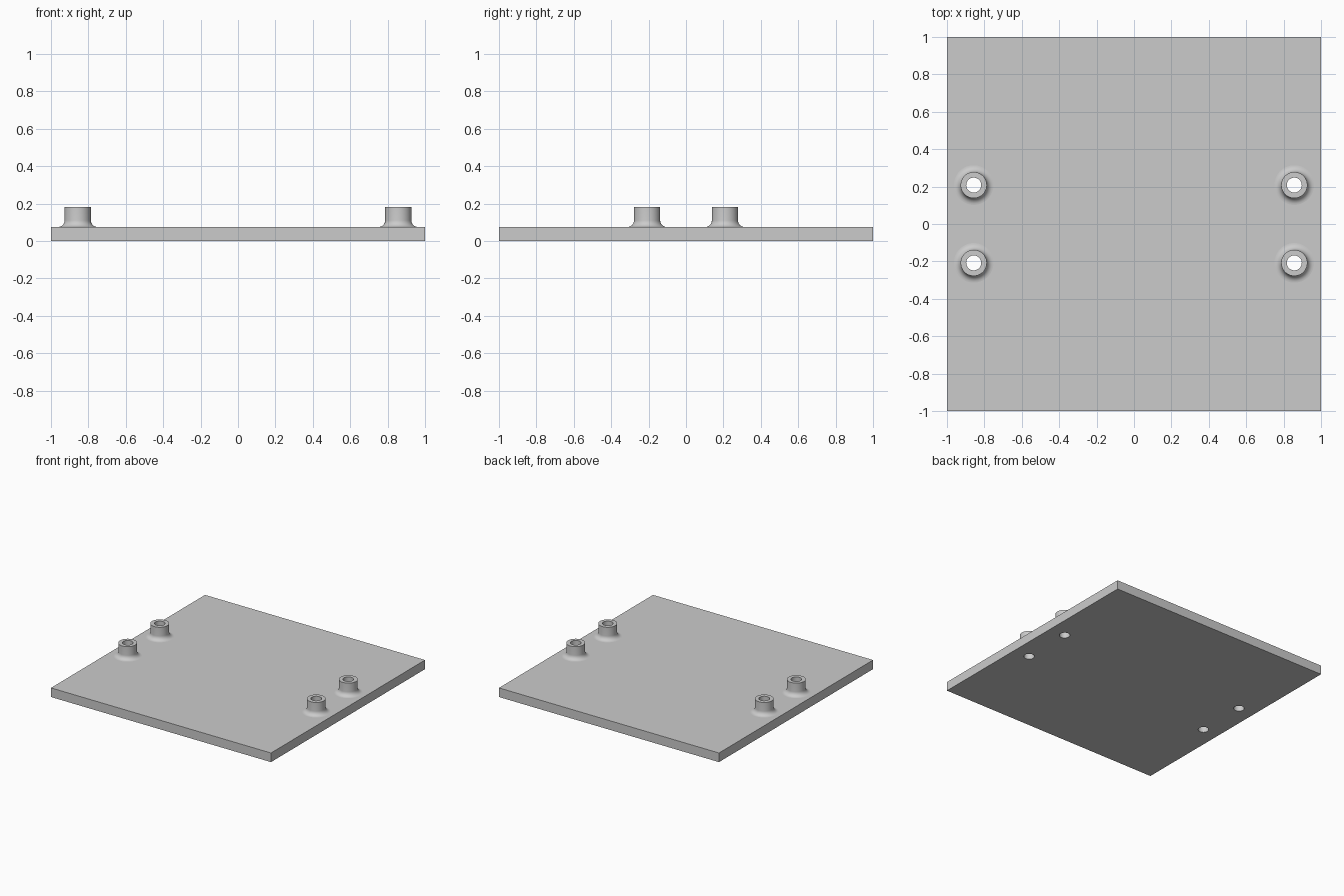
import bpy, bmesh, math

cube = bpy.data.objects.get("Cube")
if cube:
    bpy.data.objects.remove(cube, do_unlink=True)

PLATE_H, TOP = 0.075, 0.182
BORE_R, BOSS_R, FILLET = 0.04, 0.07, 0.036
SEGMENTS = 48

grey = bpy.data.materials.new("plain grey")
grey.use_nodes = True
colour = (0.6, 0.6, 0.6, 1)
grey.diffuse_color = colour
grey.node_tree.nodes["Principled BSDF"].inputs["Base Color"].default_value = colour


def select_only(obj):
    bpy.ops.object.select_all(action='DESELECT')
    obj.select_set(True)
    bpy.context.view_layer.objects.active = obj


def lathe(name, profile, x, y):
    """Spin a closed (radius, height) profile around a vertical axis."""
    bm = bmesh.new()
    rings = []
    for i in range(SEGMENTS):
        a = 2 * math.pi * i / SEGMENTS
        rings.append([bm.verts.new((r * math.cos(a), r * math.sin(a), z)) for r, z in profile])
    for i, ring in enumerate(rings):
        following = rings[(i + 1) % SEGMENTS]
        for j in range(len(profile)):
            k = (j + 1) % len(profile)
            bm.faces.new((ring[j], following[j], following[k], ring[k]))
    bmesh.ops.recalc_face_normals(bm, faces=bm.faces)
    mesh = bpy.data.meshes.new(name)
    bm.to_mesh(mesh)
    bm.free()
    obj = bpy.data.objects.new(name, mesh)
    obj.location = (x, y, 0)
    bpy.context.collection.objects.link(obj)
    mesh.materials.append(grey)
    select_only(obj)
    bpy.ops.object.shade_smooth_by_angle(angle=math.radians(35))
    return obj


# Base plate
bpy.ops.mesh.primitive_cube_add(size=1, location=(0, 0, PLATE_H / 2))
plate = bpy.context.object
plate.name = "base_plate"
plate.scale = (2, 2, PLATE_H)
bpy.ops.object.transform_apply(location=True, rotation=False, scale=True)
plate.data.materials.append(grey)

# Boss section: bore wall, flat rim, outer wall, concave fillet at the foot
profile = [(BORE_R, PLATE_H), (BORE_R, TOP), (BOSS_R, TOP)]
for i in range(9):
    a = math.pi / 2 * i / 8
    profile.append((BOSS_R + FILLET * (1 - math.cos(a)),
                    PLATE_H + FILLET * (1 - math.sin(a))))

# Four mounting bosses, each with a hole through the plate
for side, x in (("right", -0.857), ("left", 0.857)):
    for end, y in (("front", -0.208), ("back", 0.208)):
        bpy.ops.mesh.primitive_cylinder_add(vertices=SEGMENTS, radius=BORE_R,
                                            depth=1, location=(x, y, 0))
        cutter = bpy.context.object
        cutter.data.materials.append(grey)
        cut = plate.modifiers.new("bore", 'BOOLEAN')
        cut.operation = 'DIFFERENCE'
        cut.solver = 'EXACT'
        cut.object = cutter
        select_only(plate)
        bpy.ops.object.modifier_apply(modifier=cut.name)
        bpy.data.objects.remove(cutter, do_unlink=True)
        lathe(f"{end}_{side}_boss", profile, x, y)

select_only(plate)
bpy.ops.object.shade_smooth_by_angle(angle=math.radians(35))
